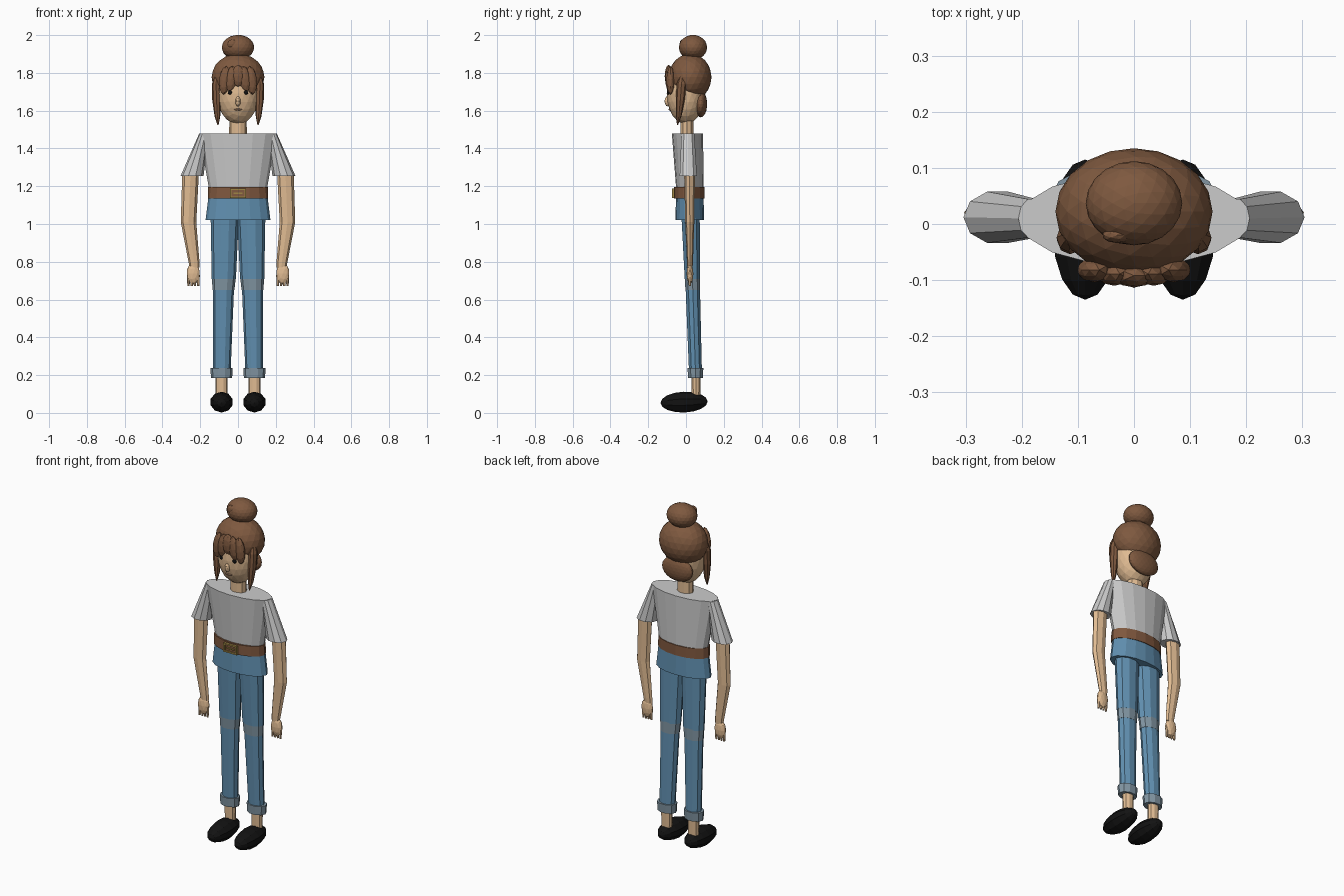
import bpy, bmesh, math
from mathutils import Matrix, Vector


def make_mat(name, rgb):
    m = bpy.data.materials.new(name)
    m.diffuse_color = (*rgb, 1)
    return m


SKIN = make_mat("skin_tone", (0.75, 0.50, 0.29))
HAIR = make_mat("hair_brown", (0.21, 0.10, 0.05))
DENIM = make_mat("denim", (0.12, 0.28, 0.44))
FADED = make_mat("faded_denim", (0.22, 0.30, 0.36))
LEATHER = make_mat("leather", (0.22, 0.10, 0.05))
BLACK = make_mat("black", (0.006, 0.006, 0.006))
GOLD = make_mat("brass", (0.35, 0.24, 0.06))
LIP = make_mat("lip", (0.42, 0.24, 0.15))


def finish(name, bm, mat, mirror=False):
    bmesh.ops.recalc_face_normals(bm, faces=bm.faces[:])
    me = bpy.data.meshes.new(name)
    bm.to_mesh(me)
    bm.free()
    ob = bpy.data.objects.new(name, me)
    bpy.context.collection.objects.link(ob)
    if mat:
        me.materials.append(mat)
    if mirror:
        ob.modifiers.new("Mirror", 'MIRROR').use_mirror_merge = False
    return ob


def loft(name, rings, sides, mat, mirror=False):
    """Capped tube through elliptical rings (x, y, z, rx, ry)."""
    bm = bmesh.new()
    loops = []
    for x, y, z, rx, ry in rings:
        angles = [2 * math.pi * i / sides for i in range(sides)]
        loops.append([bm.verts.new((x + rx * math.cos(a), y + ry * math.sin(a), z)) for a in angles])
    for low, high in zip(loops, loops[1:]):
        for i in range(sides):
            j = (i + 1) % sides
            bm.faces.new((low[i], low[j], high[j], high[i]))
    bm.faces.new(loops[0])
    bm.faces.new(loops[-1])
    return finish(name, bm, mat, mirror)


def blob(name, centre, radii, mat, level=2, mirror=False, rot=(0, 'X')):
    """Faceted ellipsoid."""
    bm = bmesh.new()
    mtx = (Matrix.Translation(centre) @ Matrix.Rotation(math.radians(rot[0]), 4, rot[1])
           @ Matrix.Diagonal((*radii, 1)))
    bmesh.ops.create_icosphere(bm, subdivisions=level, radius=1, matrix=mtx)
    return finish(name, bm, mat, mirror)


def box(name, centre, size, mat):
    bm = bmesh.new()
    bmesh.ops.create_cube(bm, size=1, matrix=Matrix.Translation(centre) @ Matrix.Diagonal((*size, 1)))
    return finish(name, bm, mat)


# Shoes: ellipsoids with their poles fore and aft
bm = bmesh.new()
bmesh.ops.create_uvsphere(
    bm, u_segments=10, v_segments=8, radius=1,
    matrix=Matrix.Translation((0.087, -0.01, 0.057)) @ Matrix.Rotation(math.radians(2), 4, 'X')
    @ Matrix.Diagonal((0.061, 0.125, 0.055, 1)) @ Matrix.Rotation(math.pi / 2, 4, 'X'))
finish("shoe", bm, BLACK, True)

# Legs
loft("ankle", [(0.087, 0.053, 0.06, 0.031, 0.024), (0.087, 0.053, 0.21, 0.033, 0.026)], 10, SKIN, True)
loft("cuff", [(0.087, 0.05, 0.185, 0.056, 0.041), (0.087, 0.05, 0.237, 0.059, 0.044)], 10, FADED, True)
loft("lower_leg", [(0.085, 0.05, 0.22, 0.046, 0.036), (0.077, 0.036, 0.66, 0.056, 0.04)], 10, DENIM, True)
loft("knee_patch", [(0.077, 0.036, 0.65, 0.058, 0.041), (0.075, 0.034, 0.715, 0.063, 0.043)], 10, FADED, True)
loft("upper_leg", [(0.075, 0.034, 0.71, 0.064, 0.043), (0.07, 0.024, 1.05, 0.075, 0.051)], 10, DENIM, True)

# Hips, belt and shirt
loft("hips", [(0, 0.02, 1.02, 0.172, 0.076), (0, 0.02, 1.14, 0.157, 0.073)], 16, DENIM)
loft("belt", [(0, 0.017, 1.135, 0.16, 0.08), (0, 0.017, 1.195, 0.158, 0.08)], 16, LEATHER)
loft("shirt", [(0, 0.02, 1.185, 0.153, 0.072), (0, 0.008, 1.48, 0.206, 0.083)], 16, None)
loft("sleeve", [(0.243, 0.012, 1.255, 0.061, 0.048), (0.181, 0.01, 1.478, 0.025, 0.036)], 10, None, True)

# Buckle: frame bars, plate and prong
box("buckle_plate", (0, -0.064, 1.163), (0.07, 0.008, 0.036), LEATHER)
for s in (-1, 1):
    box("buckle_bar", (0, -0.068, 1.163 + s * 0.021), (0.086, 0.014, 0.009), GOLD)
    box("buckle_side", (s * 0.039, -0.068, 1.163), (0.009, 0.014, 0.05), GOLD)
box("buckle_prong", (0, -0.071, 1.163), (0.05, 0.008, 0.007), GOLD)

# Arms and hands
loft("arm", [(0.23, 0.021, 0.77, 0.026, 0.014), (0.233, 0.021, 0.80, 0.029, 0.016),
             (0.262, 0.02, 1.01, 0.041, 0.024), (0.251, 0.019, 1.27, 0.044, 0.029)], 8, SKIN, True)
blob("hand", (0.237, 0.021, 0.737), (0.036, 0.018, 0.056), SKIN, 2, True)
for i in range(4):
    x = 0.211 + 0.017 * i
    loft("finger", [(x, 0.02, 0.672, 0.006, 0.006), (x, 0.02, 0.73, 0.009, 0.01)], 6, SKIN, True)

# Neck, head and face
loft("neck", [(0, 0.006, 1.46, 0.047, 0.036), (0, 0.006, 1.62, 0.045, 0.036)], 10, SKIN)
blob("head", (0, -0.002, 1.69), (0.112, 0.1, 0.162), SKIN, 3)
blob("eye", (0.042, -0.092, 1.696), (0.012, 0.009, 0.012), BLACK, 2, True)
blob("nose", (0, -0.096, 1.65), (0.014, 0.018, 0.028), SKIN, 2)
blob("mouth", (0, -0.086, 1.606), (0.022, 0.008, 0.005), LIP, 2)

# Hair: cap, nape roll, bun with a curl, side locks, fringe
blob("hair_cap", (0, 0.022, 1.777), (0.14, 0.113, 0.125), HAIR, 3)
blob("nape_roll", (0, 0.078, 1.635), (0.098, 0.034, 0.07), HAIR, 3)
blob("bun", (0, 0.037, 1.935), (0.086, 0.075, 0.066), HAIR, 3)
blob("bun_curl", (-0.03, -0.02, 1.953), (0.027, 0.014, 0.025), HAIR, 2)
loft("side_lock", [(0.106, -0.045, 1.525, 0.003, 0.003), (0.109, -0.038, 1.57, 0.015, 0.014),
                   (0.114, -0.03, 1.66, 0.023, 0.024), (0.116, -0.024, 1.74, 0.022, 0.026),
                   (0.112, -0.015, 1.81, 0.006, 0.008)], 8, HAIR, True)
blob("fringe_centre", (0, -0.092, 1.783), (0.036, 0.021, 0.06), HAIR, 2)
blob("fringe_inner", (0.035, -0.089, 1.768), (0.031, 0.021, 0.07), HAIR, 2, True, (-8, 'Y'))
blob("fringe_outer", (0.07, -0.082, 1.76), (0.031, 0.022, 0.076), HAIR, 2, True, (-6, 'Y'))
